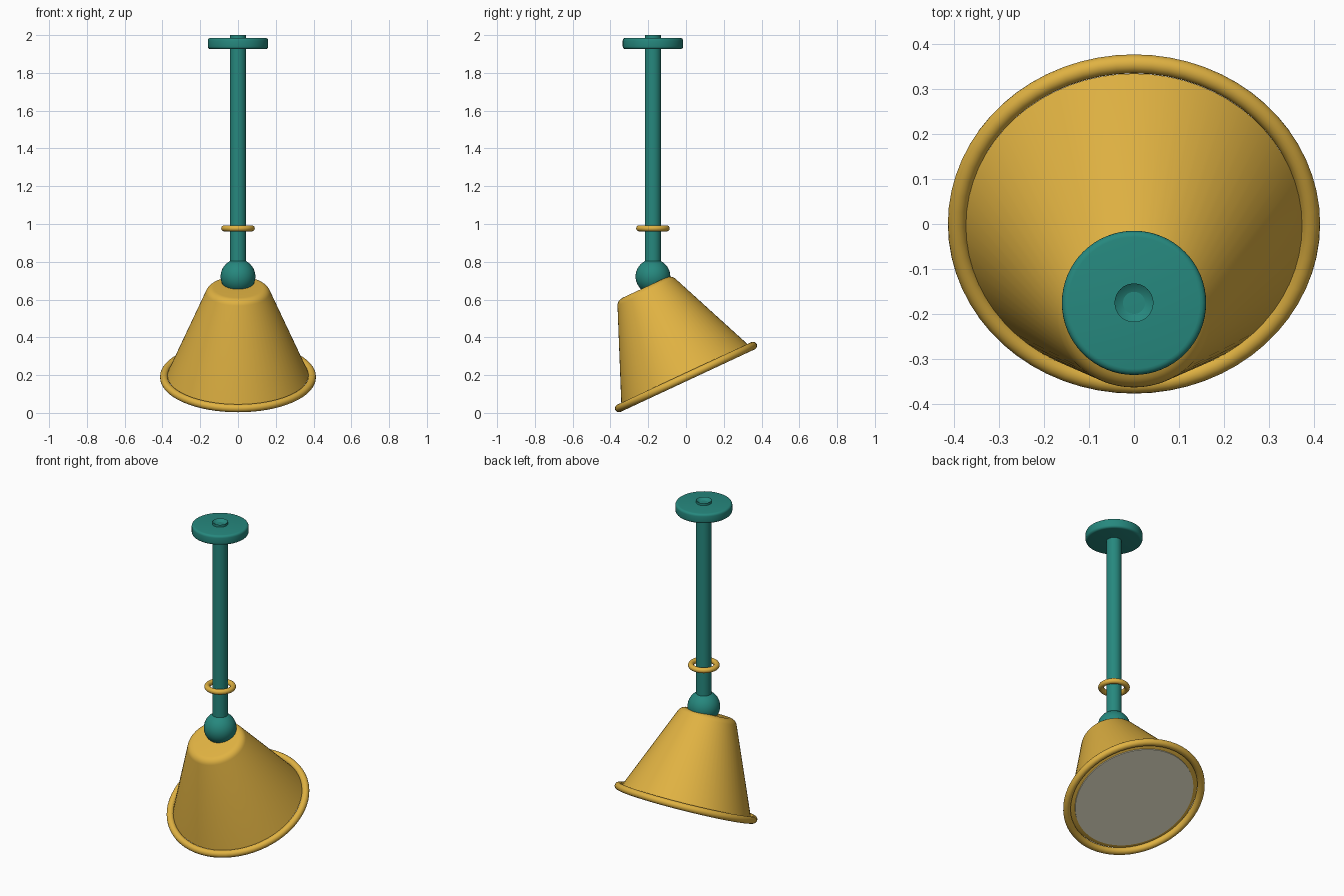
import bpy, bmesh, math
from mathutils import Matrix

if "Cube" in bpy.data.objects:
    bpy.data.objects.remove(bpy.data.objects["Cube"])

SEG = 64
ROD_Y = -0.175
TILT = math.radians(25)


def srgb(r, g, b):
    return [((c / 255 + 0.055) / 1.055) ** 2.4 for c in (r, g, b)] + [1.0]


def material(name, rgb):
    m = bpy.data.materials.new(name)
    m.diffuse_color = srgb(*rgb)
    m.use_nodes = True
    m.node_tree.nodes["Principled BSDF"].inputs["Base Color"].default_value = m.diffuse_color
    return m


gold = material("warm_gold", (224, 178, 66))
teal = material("teal", (38, 136, 126))
cream = material("cream_diffuser", (230, 226, 202))


def arc(cr, cz, rad, start, end, n):
    """Points of a circular arc in the radius/height plane (degrees)."""
    return [(cr + rad * math.cos(math.radians(start + (end - start) * i / n)),
             cz + rad * math.sin(math.radians(start + (end - start) * i / n)))
            for i in range(n + 1)]


def lathe(name, profile, mat, matrix, closed=False):
    """Revolve a (radius, height) profile about the local z axis."""
    bm = bmesh.new()
    vs = [bm.verts.new((r, 0, z)) for r, z in profile]
    pairs = list(zip(vs, vs[1:]))
    if closed:
        pairs.append((vs[-1], vs[0]))
    edges = [bm.edges.new(p) for p in pairs]
    bmesh.ops.spin(bm, geom=vs + edges, axis=(0, 0, 1), cent=(0, 0, 0),
                   angle=math.tau, steps=SEG, use_duplicate=False)
    bmesh.ops.remove_doubles(bm, verts=bm.verts, dist=1e-5)
    bmesh.ops.recalc_face_normals(bm, faces=bm.faces)
    me = bpy.data.meshes.new(name)
    bm.to_mesh(me)
    bm.free()
    ob = bpy.data.objects.new(name, me)
    ob.matrix_world = matrix
    me.materials.append(mat)
    bpy.context.collection.objects.link(ob)
    return ob


def ring(name, major, minor, mat, matrix):
    return lathe(name, arc(major, 0, minor, 0, 337.5, 15), mat, matrix, closed=True)


def at(z):
    return Matrix.Translation((0, ROD_Y, z))


shade_frame = Matrix.Translation((0, 0, 0.19)) @ Matrix.Rotation(TILT, 4, 'X')

# Ceiling plate with rounded edges
lathe("ceiling_plate",
      [(0, 1.926)] + arc(0.146, 1.940, 0.014, -90, 0, 4)
      + arc(0.146, 1.971, 0.014, 0, 90, 4) + [(0, 1.985)], teal, at(0))

# Hanging rod with a small conical dimple in its top end
lathe("hanging_rod", [(0, 0.715), (0.043, 0.715), (0.043, 2.0), (0, 1.965)], teal, at(0))

# Loose collar and ball joint
ring("collar_ring", 0.073, 0.016, gold, at(0.977))
lathe("ball_joint", [(0, -0.092)] + arc(0, 0, 0.092, -84, 84, 22) + [(0, 0.092)],
      teal, at(0.722))

# Tilted conical shade with a rounded shoulder
lathe("lamp_shade",
      [(0, 0.0), (0.355, 0.0), (0.373, 0.01)]
      + arc(0.128, 0.477, 0.045, 23, 90, 6) + [(0, 0.522)], gold, shade_frame)

# Rolled rim and diffuser under the shade
ring("shade_rim", 0.392, 0.021, gold, shade_frame)
lathe("diffuser_disc", [(0, -0.006), (0.345, -0.006), (0.345, 0.001), (0, 0.001)],
      cream, shade_frame)

# Smooth curved surfaces, keep hard edges
for ob in bpy.context.collection.objects:
    ob.select_set(True)
    bpy.context.view_layer.objects.active = ob
bpy.ops.object.shade_smooth_by_angle(angle=math.radians(35))
